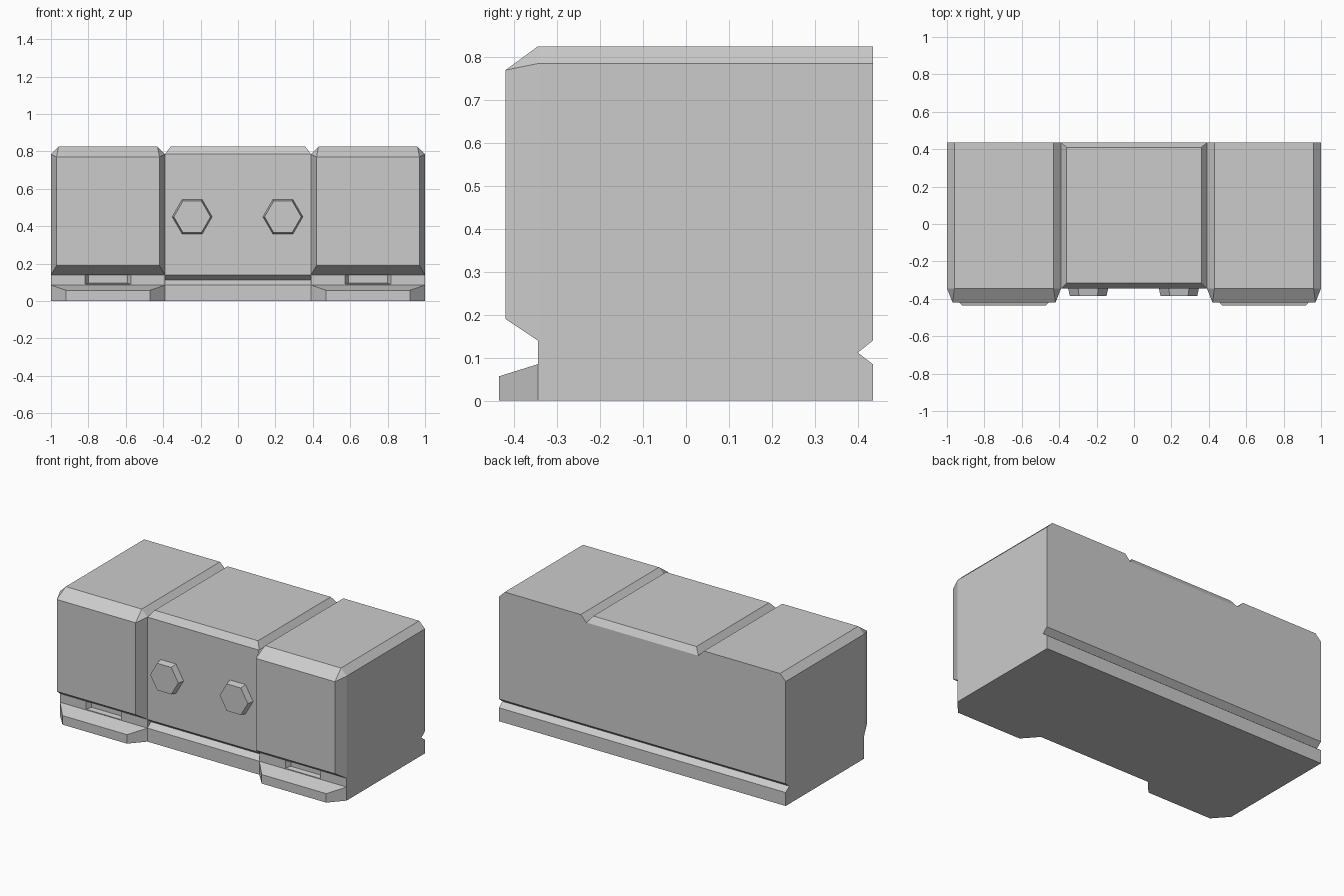
import bpy, bmesh, math
from mathutils import Matrix

if "Cube" in bpy.data.objects:
    bpy.data.objects.remove(bpy.data.objects["Cube"])

def make_object(name, bm):
    bmesh.ops.recalc_face_normals(bm, faces=bm.faces)
    me = bpy.data.meshes.new(name)
    bm.to_mesh(me)
    bm.free()
    ob = bpy.data.objects.new(name, me)
    bpy.context.collection.objects.link(ob)
    return ob

def skin(bm, rings):
    """Join equal-length rings of points and cap both ends."""
    rows = [[bm.verts.new(p) for p in r] for r in rings]
    n = len(rows[0])
    for a, b in zip(rows, rows[1:]):
        for i in range(n):
            j = (i + 1) % n
            bm.faces.new((a[i], a[j], b[j], b[i]))
    bm.faces.new(rows[0])
    bm.faces.new(rows[-1][::-1])

BACK, FRONT = 0.435, -0.345

def ring(x_low, x_top, x_front, x_foot, top, fronts, foot, notch):
    """One cross-section: back groove, top, front panel, notch, foot."""
    (tb, tf, tz), (py, pz1, pz0), (fy, fz) = top, fronts, foot
    return [(x_low, BACK, 0), (x_low, BACK, .085), (x_low, .40, .112), (x_low, BACK, .14),
            (x_top, BACK, .785), (x_top, tb, tz), (x_top, tf, tz),
            (x_front, py, pz1), (x_front, py, pz0), (x_front, FRONT, .14),
            (x_low, notch, .112), (x_foot, FRONT, .085), (x_foot, fy, fz), (x_foot, fy, 0)]

# section types: plain outline, raised side block, centre block
edge_top, full_top, mid_top = (BACK, FRONT, .785), (BACK, FRONT, .825), (.41, -.315, .825)
flush, panel = (FRONT, .785, .14), (-.42, .77, .19)
no_foot, foot = (FRONT, .085), (-.435, .057)
half = [
    ring(1, 1, 1, 1, edge_top, flush, no_foot, FRONT),
    ring(.96, .96, .97, .92, full_top, panel, foot, FRONT),
    ring(.43, .43, .42, .47, full_top, panel, foot, FRONT),
    ring(.39, .39, .39, .39, edge_top, flush, no_foot, FRONT),
    ring(.39, .39, .39, .39, edge_top, flush, no_foot, -.31),
    ring(.36, .36, .36, .36, mid_top, flush, no_foot, -.31),
]
mirrored = [[(-x, y, z) for x, y, z in r] for r in reversed(half)]

# main body
bm = bmesh.new()
skin(bm, half + mirrored)
bmesh.ops.remove_doubles(bm, verts=bm.verts, dist=1e-4)
bmesh.ops.dissolve_limit(bm, angle_limit=math.radians(.5), verts=bm.verts, edges=bm.edges)
body = make_object("body", bm)

# tapered pockets above the feet
for side, x in (("left", -.695), ("right", .695)):
    bm = bmesh.new()
    skin(bm, [[(x - w, y, z0), (x + w, y, z0), (x + w, y, .139), (x - w, y, .139)]
              for y, w, z0 in ((-.36, .133, .087), (-.315, .105, .095))])
    cutter = make_object(side + "_pocket_cutter", bm)
    cutter.hide_render = True
    cutter.hide_set(True)
    cut = body.modifiers.new(side + "_pocket", 'BOOLEAN')
    cut.operation = 'DIFFERENCE'
    cut.solver = 'EXACT'
    cut.object = cutter

# hexagonal bolt heads
for side, x in (("left", -.245), ("right", .24)):
    bm = bmesh.new()
    skin(bm, [[(x + r * math.cos(k * math.pi / 3), y, .45 + r * math.sin(k * math.pi / 3))
               for k in range(6)] for y, r in ((FRONT, .107), (-.385, .098))])
    make_object(side + "_bolt_head", bm)
